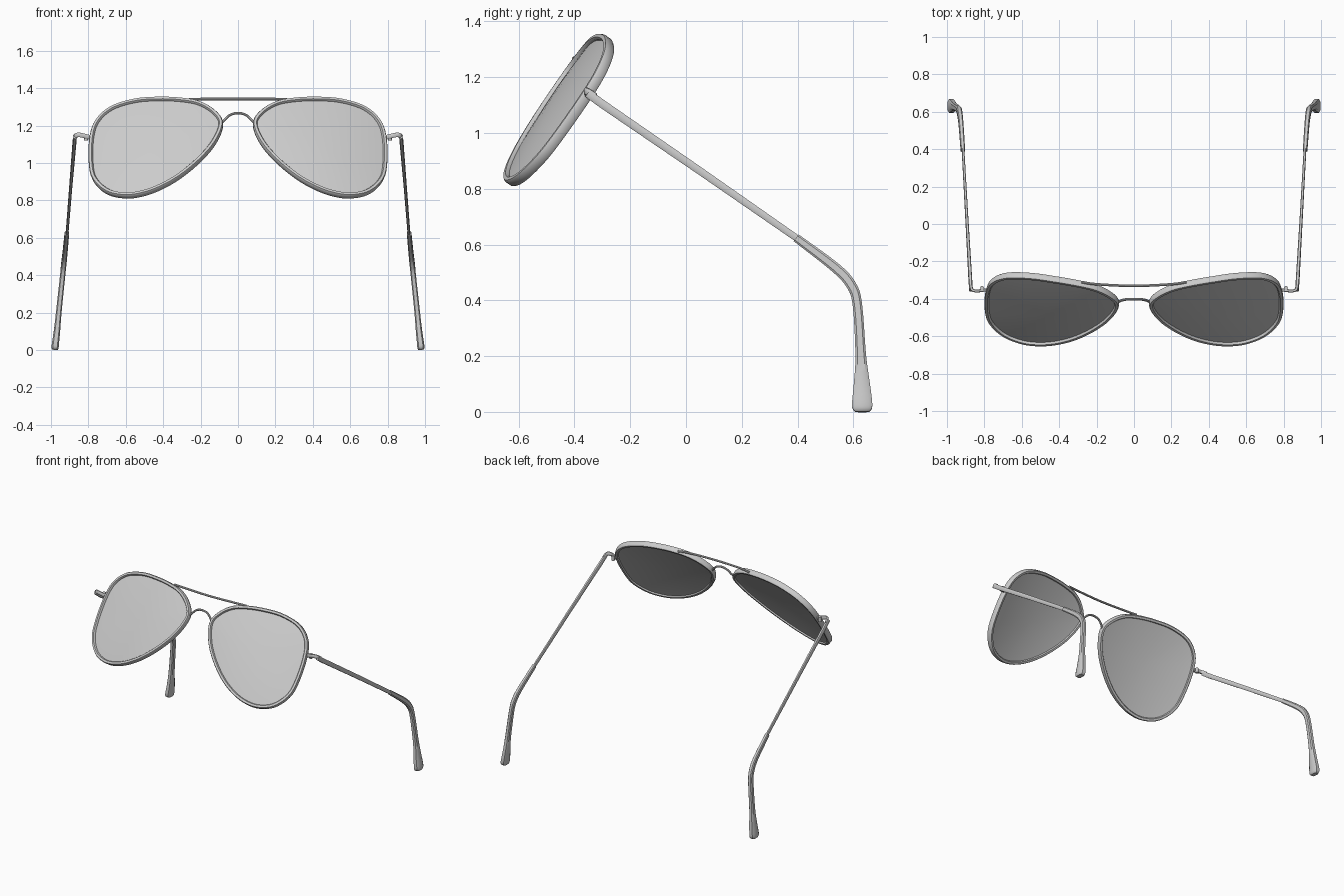
import bpy, bmesh, math
from mathutils import Vector as V

if "Cube" in bpy.data.objects:
    bpy.data.objects.remove(bpy.data.objects["Cube"])

Z, X, Y = V((0, 0, 1)), V((1, 0, 0)), V((0, 1, 0))


def surf(x, z):
    # tilted, wrapped surface that carries both lenses
    return V((x, -0.333 + 0.705 * (z - 1.34) + 0.2 * x * x, z))


def front(x):
    return V((0.4 * x, -1, 0.705)).normalized()


def smooth(pts, n, closed=False):
    # Catmull-Rom interpolation of tuples of any length
    out, m = [], len(pts)
    get = (lambda i: pts[i % m]) if closed else (lambda i: pts[max(0, min(m - 1, i))])
    for i in range(m if closed else m - 1):
        for k in range(n):
            t = k / n
            out.append(tuple(
                0.5 * (2 * b + (c - a) * t + (2 * a - 5 * b + 4 * c - d) * t * t
                       + (3 * b - a - 3 * c + d) * t ** 3)
                for a, b, c, d in zip(get(i - 1), get(i), get(i + 1), get(i + 2))))
    if not closed:
        out.append(tuple(pts[-1]))
    return out


def finish(bm, name, mirror=False, angle=35):
    bmesh.ops.recalc_face_normals(bm, faces=bm.faces)
    me = bpy.data.meshes.new(name)
    bm.to_mesh(me)
    bm.free()
    me.shade_smooth()
    me.set_sharp_from_angle(angle=math.radians(angle))
    ob = bpy.data.objects.new(name, me)
    bpy.context.collection.objects.link(ob)
    if mirror:
        ob.modifiers.new("mirror", 'MIRROR').use_mirror_merge = False
    return ob


def sweep(name, path, sizes, refs, sides=8, closed=False, mirror=False, chamfer=0.6):
    # sizes: (half width along ref, half width across); octagon or round section
    bm, rings, n = bmesh.new(), [], len(path)
    if sides == 8:
        sec = [(1, chamfer), (chamfer, 1), (-chamfer, 1), (-1, chamfer),
               (-1, -chamfer), (-chamfer, -1), (chamfer, -1), (1, -chamfer)]
    else:
        sec = [(math.cos(2 * math.pi * k / sides), math.sin(2 * math.pi * k / sides))
               for k in range(sides)]
    for i, p in enumerate(path):
        nxt = path[(i + 1) % n] if closed else path[min(i + 1, n - 1)]
        prv = path[i - 1] if closed else path[max(i - 1, 0)]
        t = (nxt - prv).normalized()
        r = refs[i] if isinstance(refs, list) else refs
        r = (r - t * r.dot(t)).normalized()
        c = t.cross(r)
        a, b = sizes[i] if isinstance(sizes, list) else sizes
        rings.append([bm.verts.new(p + r * a * u + c * b * w) for u, w in sec])
    m = len(sec)
    for i in range(n if closed else n - 1):
        A, B = rings[i], rings[(i + 1) % n]
        for k in range(m):
            bm.faces.new((A[k], A[(k + 1) % m], B[(k + 1) % m], B[k]))
    if not closed:
        bm.faces.new(rings[0])
        bm.faces.new(rings[-1])
    return finish(bm, name, mirror)


# teardrop outline of one lens seen from the front (x, z)
outline = smooth([(0.08, 1.21), (0.12, 1.275), (0.2, 1.322), (0.3, 1.341), (0.42, 1.346),
                  (0.55, 1.336), (0.68, 1.295), (0.762, 1.22), (0.792, 1.12), (0.793, 0.98),
                  (0.77, 0.9), (0.7, 0.838), (0.6, 0.818), (0.5, 0.833), (0.4, 0.872),
                  (0.3, 0.932), (0.2, 1.016), (0.12, 1.11)], 5, True)
CX, CZ = 0.46, 1.09


def scaled(s):
    return [(CX + (x - CX) * s, CZ + (z - CZ) * s) for x, z in outline]


# rims
loop = scaled(0.97)
sweep("lens_rim", [surf(x, z) for x, z in loop], (0.019, 0.0115),
      [front(x) for x, z in loop], closed=True, mirror=True)

# lenses: slightly domed sheets set toward the back of the rims
bm, prev = bmesh.new(), None
for s in (0.975, 0.94, 0.88, 0.78, 0.6, 0.4, 0.2):
    ring = [bm.verts.new(surf(x, z) + front(x) * (0.012 * (1 - s * s) - 0.004))
            for x, z in scaled(s)]
    if prev:
        for k in range(len(ring)):
            j = (k + 1) % len(ring)
            bm.faces.new((prev[k], prev[j], ring[j], ring[k]))
    prev = ring
mid = bm.verts.new(surf(CX, CZ) + front(CX) * 0.008)
for k in range(len(prev)):
    bm.faces.new((prev[k], prev[(k + 1) % len(prev)], mid))
lens = finish(bm, "lens", True)
sol = lens.modifiers.new("thickness", 'SOLIDIFY')
sol.thickness, sol.offset = 0.016, 0

# nose bridge arch
arch = smooth([(-0.095, -0.425, 1.205), (-0.07, -0.41, 1.232), (-0.04, -0.403, 1.258),
               (0, -0.402, 1.267), (0.04, -0.403, 1.258), (0.07, -0.41, 1.232),
               (0.095, -0.425, 1.205)], 4)
sweep("nose_bridge", [V(p) for p in arch], (0.007, 0.007), Y, sides=10)

# straight brow bar across the top
bar = smooth([(-0.28, -0.31, 1.338), (-0.2, -0.322, 1.342), (0, -0.331, 1.342),
              (0.2, -0.322, 1.342), (0.28, -0.31, 1.338)], 4)
sweep("brow_bar", [V(p) for p in bar], (0.007, 0.007), Z, sides=10)

# end pieces joining rims to arms
end = smooth([(0.78, -0.35, 1.135), (0.81, -0.355, 1.142), (0.845, -0.358, 1.15),
              (0.866, -0.35, 1.147), (0.873, -0.325, 1.13)], 4)
sweep("end_piece", [V(p) for p in end], (0.012, 0.008), Z, mirror=True)

# hinge barrels
sweep("hinge_barrel", [V((0.812, -0.342, 1.12)), V((0.812, -0.342, 1.153))],
      (0.011, 0.011), X, sides=12, mirror=True)

# slim arms
sweep("arm", [V((0.872, -0.352, 1.142)), V((0.875, -0.3, 1.104)), V((0.895, 0.05, 0.864)),
              V((0.916, 0.43, 0.6))],
      [(0.009, 0.015), (0.01, 0.015), (0.008, 0.0135), (0.007, 0.012)], X, mirror=True)

# ear tips: x, y, z, half width, half depth along the bend
tip = smooth([(0.915, 0.395, 0.624, 0.012, 0.015), (0.925, 0.535, 0.518, 0.013, 0.018),
              (0.932, 0.592, 0.455, 0.014, 0.018), (0.939, 0.614, 0.385, 0.014, 0.017),
              (0.958, 0.626, 0.204, 0.015, 0.019), (0.968, 0.63, 0.1, 0.017, 0.029),
              (0.976, 0.631, 0.035, 0.019, 0.036), (0.978, 0.631, 0.012, 0.019, 0.034),
              (0.979, 0.631, 0.001, 0.015, 0.024)], 4)
sweep("ear_tip", [V(p[:3]) for p in tip], [p[3:] for p in tip], X, mirror=True)
